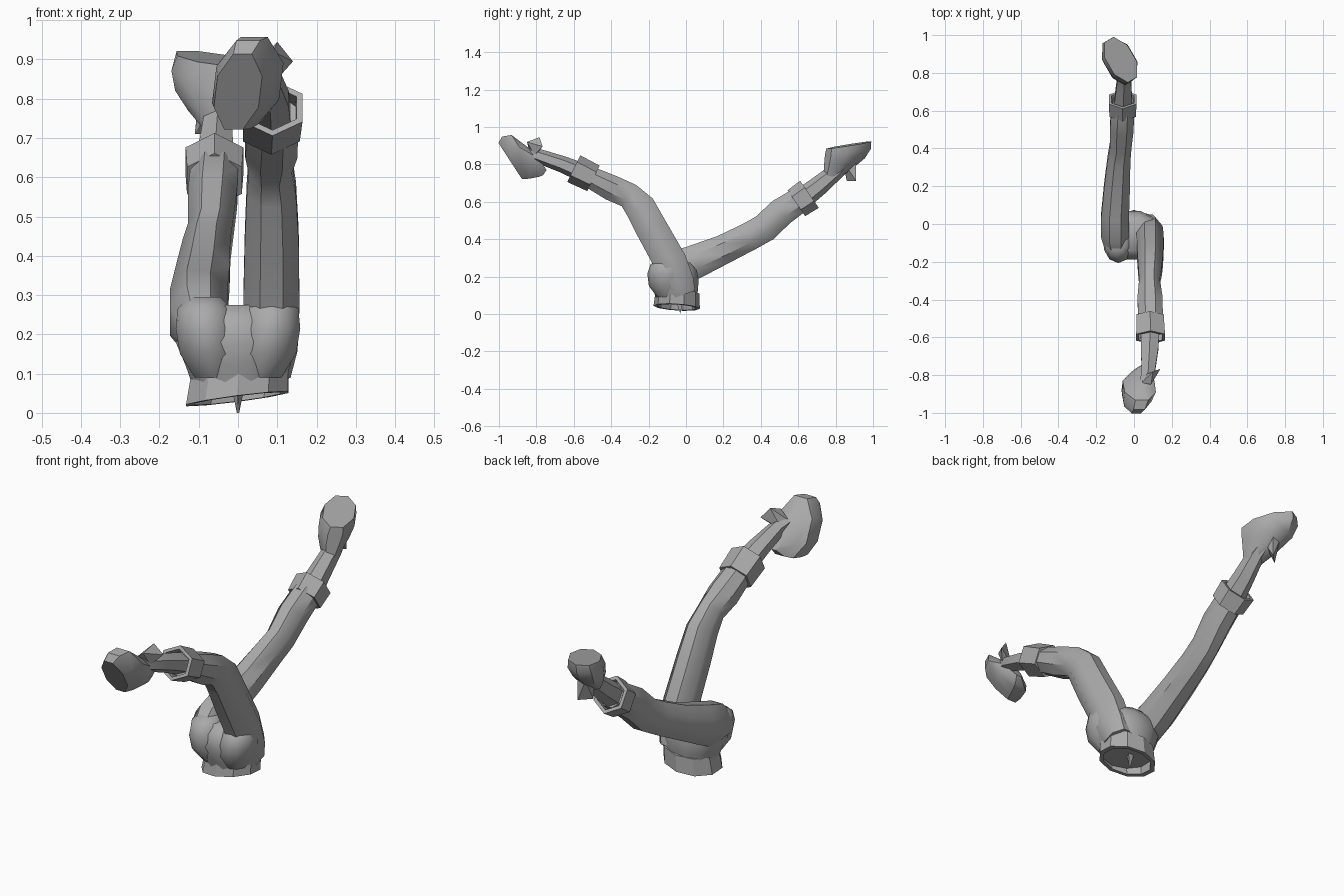
import bpy, bmesh, math
from mathutils import Vector

cube = bpy.data.objects.get("Cube")
if cube:
    bpy.data.objects.remove(cube, do_unlink=True)

grey = bpy.data.materials.new("plain_grey")
grey.use_nodes = True
grey.diffuse_color = (0.4, 0.4, 0.4, 1)
grey.node_tree.nodes["Principled BSDF"].inputs["Base Color"].default_value = (0.4, 0.4, 0.4, 1)


def finish(name, bm, angle):
    bmesh.ops.recalc_face_normals(bm, faces=bm.faces)
    mesh = bpy.data.meshes.new(name)
    bm.to_mesh(mesh)
    bm.free()
    mesh.materials.append(grey)
    obj = bpy.data.objects.new(name, mesh)
    bpy.context.collection.objects.link(obj)
    bpy.ops.object.select_all(action='DESELECT')
    obj.select_set(True)
    bpy.context.view_layer.objects.active = obj
    bpy.ops.object.shade_smooth_by_angle(angle=math.radians(angle))


def loft(name, stations, sides=8, long_axis=None, across=(1, 0, 0), loop=False, angle=40):
    """Skin elliptical sections (centre, half width, half depth)."""
    bm = bmesh.new()
    centres = [Vector(s[0]) for s in stations]
    u = Vector(across).normalized()
    rings = []
    for i, (c, a, b) in enumerate(stations):
        if long_axis:
            v = Vector(long_axis).normalized()
        else:
            t = centres[min(i + 1, len(centres) - 1)] - centres[max(i - 1, 0)]
            v = t.cross(u).normalized()
        ring = []
        for k in range(sides):
            w = 2 * math.pi * (k + 0.5) / sides
            ring.append(bm.verts.new(centres[i] + u * a * math.cos(w) * 1.06 + v * b * math.sin(w) * 1.06))
        rings.append(ring)
    pairs = list(zip(rings, rings[1:]))
    if loop:
        pairs.append((rings[-1], rings[0]))
    else:
        bm.faces.new(rings[0])
        bm.faces.new(rings[-1])
    for r, s in pairs:
        for k in range(sides):
            j = (k + 1) % sides
            bm.faces.new((r[k], r[j], s[j], s[k]))
    finish(name, bm, angle)


def cuff(name, start, end, a, b, sides=6, across=(1, 0, 0), wall=0.8):
    """Hollow band between two points."""
    t = Vector(end) - Vector(start)
    v = t.cross(Vector(across))
    loft(name, [(start, a * wall, b * wall), (start, a * .95, b * .95), (end, a, b), (end, a * wall, b * wall)],
         sides, v, across, loop=True, angle=25)


def flap(name, base, tip, width):
    """Small pointed tongue."""
    bm = bmesh.new()
    for q in base + [Vector(tip) + Vector(width), Vector(tip) - Vector(width)]:
        bm.verts.new(q)
    bmesh.ops.convex_hull(bm, input=bm.verts)
    finish(name, bm, 20)


# Pelvis and waist
loft("pelvis", [((0, -.05, .06), .11, .10), ((0, -.055, .12), .13, .115),
                ((-.005, -.06, .18), .15, .125), ((-.005, -.06, .235), .145, .115),
                ((0, -.06, .275), .10, .08)], 12, (0, 1, 0), angle=50)
cuff("waistband", (.005, -.045, .115), (-.002, -.05, .036), .13, .117, 10, (1, 0, .13), .84)
flap("waist_tab", [(-.015, -.02, .06), (.015, -.02, .06), (0, -.05, .06)], (0, -.03, 0), (.003, 0, 0))

# Buttocks
for side in (-1, 1):
    loft("buttock", [((side * .06, -.085, .09), .05, .065), ((side * .075, -.10, .15), .072, .093),
                     ((side * .083, -.105, .215), .075, .096), ((side * .085, -.105, .265), .068, .08),
                     ((side * .085, -.10, .295), .04, .045)], 10, (0, 1, 0), angle=50)

# Raised front leg
loft("front_leg", [((.075, -.02, .10), .06, .075), ((.083, -.045, .17), .07, .09),
                   ((.085, -.085, .28), .073, .09),
                   ((.086, -.18, .45), .07, .087), ((.085, -.245, .57), .064, .084),
                   ((.082, -.305, .633), .056, .07), ((.085, -.40, .675), .068, .07),
                   ((.088, -.50, .725), .066, .06), ((.09, -.57, .76), .06, .052)])
cuff("front_cuff", (.085, -.495, .725), (.088, -.60, .777), .083, .075)
loft("front_ankle", [((.085, -.54, .75), .055, .048), ((.083, -.66, .80), .05, .042),
                     ((.075, -.79, .845), .038, .036), ((.06, -.84, .86), .034, .034)], 6)
loft("front_foot", [((0, -.94, .818), .058, .118), ((.013, -.91, .836), .075, .138),
                    ((.028, -.86, .845), .084, .137), ((.045, -.82, .828), .062, .105),
                    ((.06, -.775, .815), .032, .055)], 8, (.1, -.54, .83))
flap("front_shoe_flap", [(.04, -.84, .88), (.09, -.85, .92), (.10, -.81, .85), (.05, -.8, .85)],
     (.12, -.775, .92), (.02, .008, -.025))

# Trailing back leg
loft("back_leg", [((-.095, -.13, .21), .06, .07), ((-.1, -.06, .235), .075, .10),
                  ((-.1, .05, .28), .075, .092), ((-.09, .20, .345), .07, .08),
                  ((-.08, .34, .415), .062, .077), ((-.07, .42, .46), .058, .078),
                  ((-.065, .51, .545), .064, .077), ((-.06, .60, .605), .062, .07),
                  ((-.058, .65, .635), .055, .055)])
cuff("back_cuff", (-.06, .59, .592), (-.06, .66, .64), .08, .083)
loft("back_ankle", [((-.058, .62, .615), .055, .055), ((-.055, .71, .685), .045, .05),
                    ((-.05, .80, .76), .037, .042), ((-.06, .84, .80), .035, .04)], 6)
loft("back_foot", [((-.07, .87, .903), .07, .127), ((-.076, .866, .865), .08, .128),
                   ((-.078, .847, .815), .07, .113), ((-.068, .813, .765), .05, .08),
                   ((-.055, .785, .725), .032, .048)], 8, (-.5, .86, .15), (.86, .5, .02))
flap("back_shoe_flap", [(-.10, .84, .80), (-.06, .85, .80), (-.06, .91, .81), (-.10, .91, .81)],
     (-.085, .885, .71), (.025, .025, 0))
